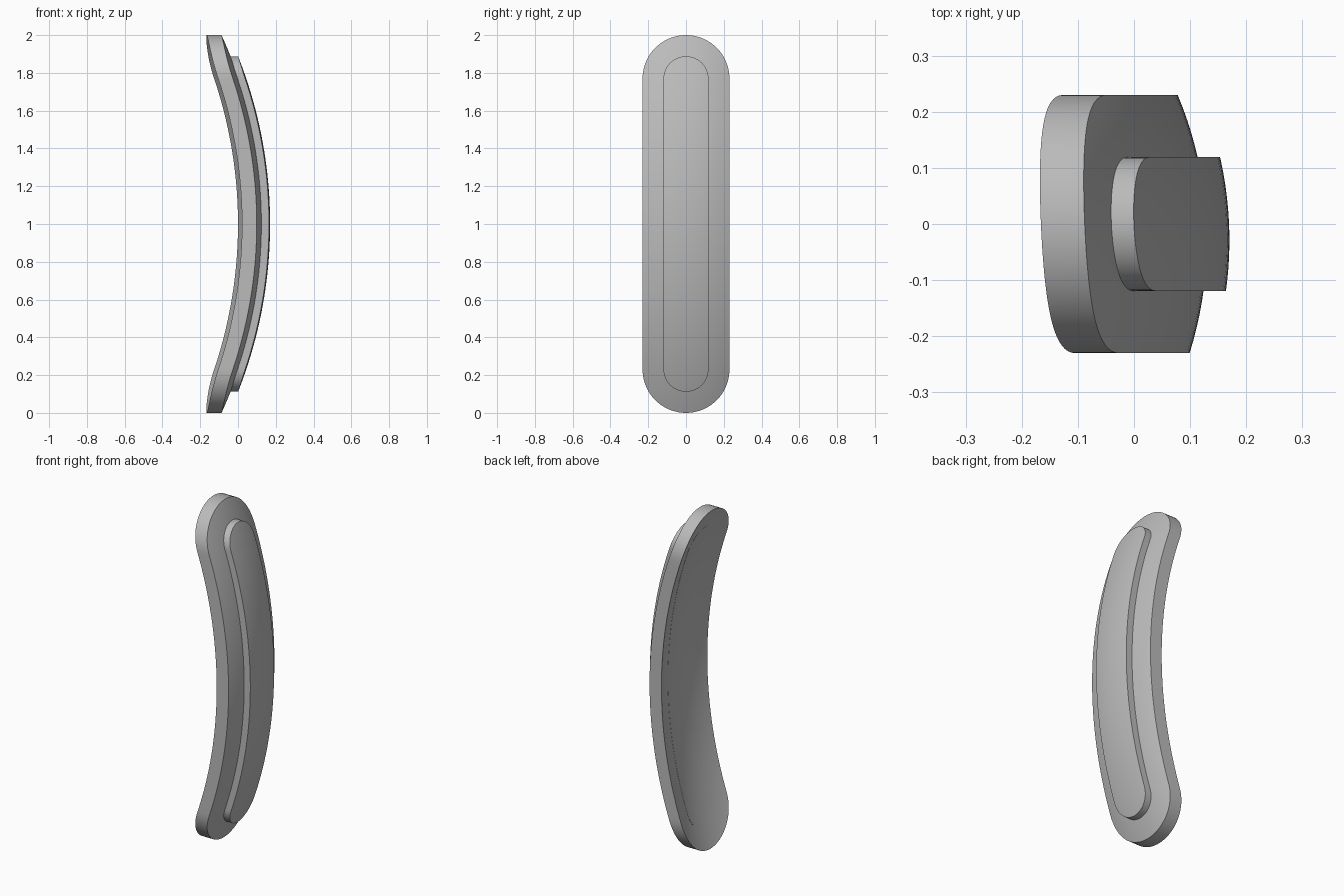
import bpy, bmesh
from math import sqrt, sin, cos, pi

if "Cube" in bpy.data.objects:
    bpy.data.objects.remove(bpy.data.objects["Cube"])

grey = bpy.data.materials.new("neutral grey")
grey.use_nodes = True
colour = (0.5, 0.5, 0.5, 1)
grey.diffuse_color = colour
grey.node_tree.nodes["Principled BSDF"].inputs["Base Color"].default_value = colour

LONG_R, CROSS_R = 2.41, 0.67   # bend radii along the length and across the width
CREST_Y = -0.029               # the crest sits slightly towards the front


def sag(r, d):
    return r - sqrt(r * r - d * d)


def surface_x(crest, y, z):
    return crest - sag(LONG_R, z - 1) - sag(CROSS_R, y - CREST_Y)


def bowed_plate(name, half_w, half_l, crest, thickness, cols=20, cap=18, mid=40):
    """Round-ended plate whose front and back follow the bowed surface."""
    # Rows along the length: round cap, straight sides, round cap
    straight = half_l - half_w
    angles = [pi / 2 * i / cap for i in range(cap)]
    rows = [(-straight - half_w * cos(a), half_w * sin(a)) for a in angles]
    rows += [(straight * (2 * i / mid - 1), half_w) for i in range(mid + 1)]
    rows += [(straight + half_w * cos(a), half_w * sin(a)) for a in reversed(angles)]

    # Each row is a closed loop: across the front, then back along the rear
    ts = [2 * i / cols - 1 for i in range(cols + 1)]
    section = [(t, 0) for t in ts] + [(t, thickness) for t in reversed(ts)]
    bm = bmesh.new()
    loops = []
    for dz, w in rows:
        z = 1 + dz
        loops.append([bm.verts.new((surface_x(crest, t * w, z) - d, t * w, z))
                      for t, d in section])
    n = len(section)
    for a, b in zip(loops, loops[1:]):
        for i in range(n):
            j = (i + 1) % n
            bm.faces.new((a[i], a[j], b[j], b[i]))
    bmesh.ops.remove_doubles(bm, verts=bm.verts, dist=1e-5)
    bmesh.ops.recalc_face_normals(bm, faces=bm.faces)

    mesh = bpy.data.meshes.new(name)
    bm.to_mesh(mesh)
    bm.free()
    mesh.materials.append(grey)
    obj = bpy.data.objects.new(name, mesh)
    bpy.context.collection.objects.link(obj)
    bpy.ops.object.select_all(action="DESELECT")
    obj.select_set(True)
    bpy.context.view_layer.objects.active = obj
    bpy.ops.object.shade_smooth_by_angle(angle=pi / 6)
    return obj


# Wide base plate, and the narrow raised plate set through it
bowed_plate("base_plate", 0.23, 1.0, 0.13, 0.078)
bowed_plate("raised_plate", 0.119, 0.888, 0.17, 0.119)
